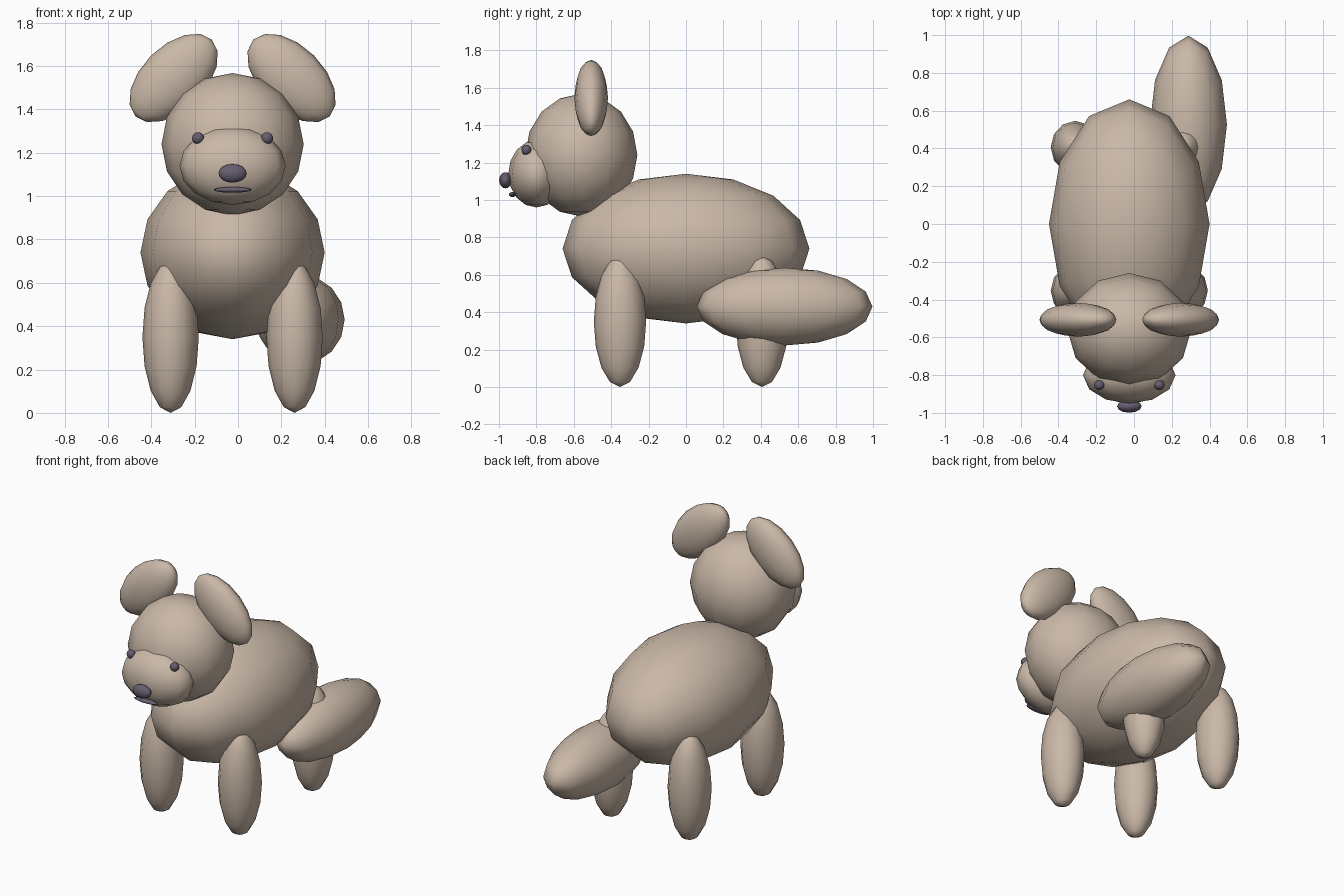
import bpy
import math

if "Cube" in bpy.data.objects:
    bpy.data.objects.remove(bpy.data.objects["Cube"])

CX = -0.025  # the animal's own mirror plane


def material(name, rgb):
    m = bpy.data.materials.new(name)
    m.diffuse_color = (*rgb, 1.0)
    m.use_nodes = True
    m.node_tree.nodes["Principled BSDF"].inputs["Base Color"].default_value = m.diffuse_color
    return m


TAN = material("tan fur", (0.59, 0.48, 0.39))
DARK = material("dark plum", (0.13, 0.11, 0.16))


def ball(name, loc, radii, mat, tilt=0.0):
    """Low-sided, smooth-shaded ellipsoid with its poles on z, tilted about y."""
    bpy.ops.mesh.primitive_uv_sphere_add(segments=12, ring_count=8, radius=1, location=loc)
    ob = bpy.context.object
    ob.name = name
    ob.scale = radii
    ob.rotation_euler = (0, tilt, 0)
    ob.data.materials.append(mat)
    bpy.ops.object.shade_smooth()
    return ob


# Body, head and muzzle
ball("body", (CX, 0, 0.74), (0.425, 0.66, 0.40), TAN)
ball("head", (CX, -0.56, 1.24), (0.328, 0.30, 0.328), TAN)
ball("muzzle", (CX, -0.80, 1.14), (0.245, 0.15, 0.18), TAN)

# Nose and mouth
ball("nose", (CX, -0.965, 1.105), (0.065, 0.034, 0.043), DARK)
ball("mouth", (CX, -0.928, 1.029), (0.087, 0.02, 0.013), DARK)

# Tail, set off to one side
ball("tail", (0.288, 0.527, 0.43), (0.204, 0.47, 0.208), TAN)

# Mirrored pairs: ears, eyes, legs
for side, s in (("left", 1), ("right", -1)):
    ball(side + "_ear", (CX + s * 0.272, -0.507, 1.545), (0.147, 0.09, 0.25), TAN,
         -s * math.radians(45))
    ball(side + "_eye", (CX + s * 0.159, -0.853, 1.267), (0.028, 0.026, 0.028), DARK)
    for end, y in (("front", -0.353), ("back", 0.406)):
        ball(f"{end}_{side}_leg", (CX + s * 0.286, y, 0.35), (0.13, 0.14, 0.35), TAN)
